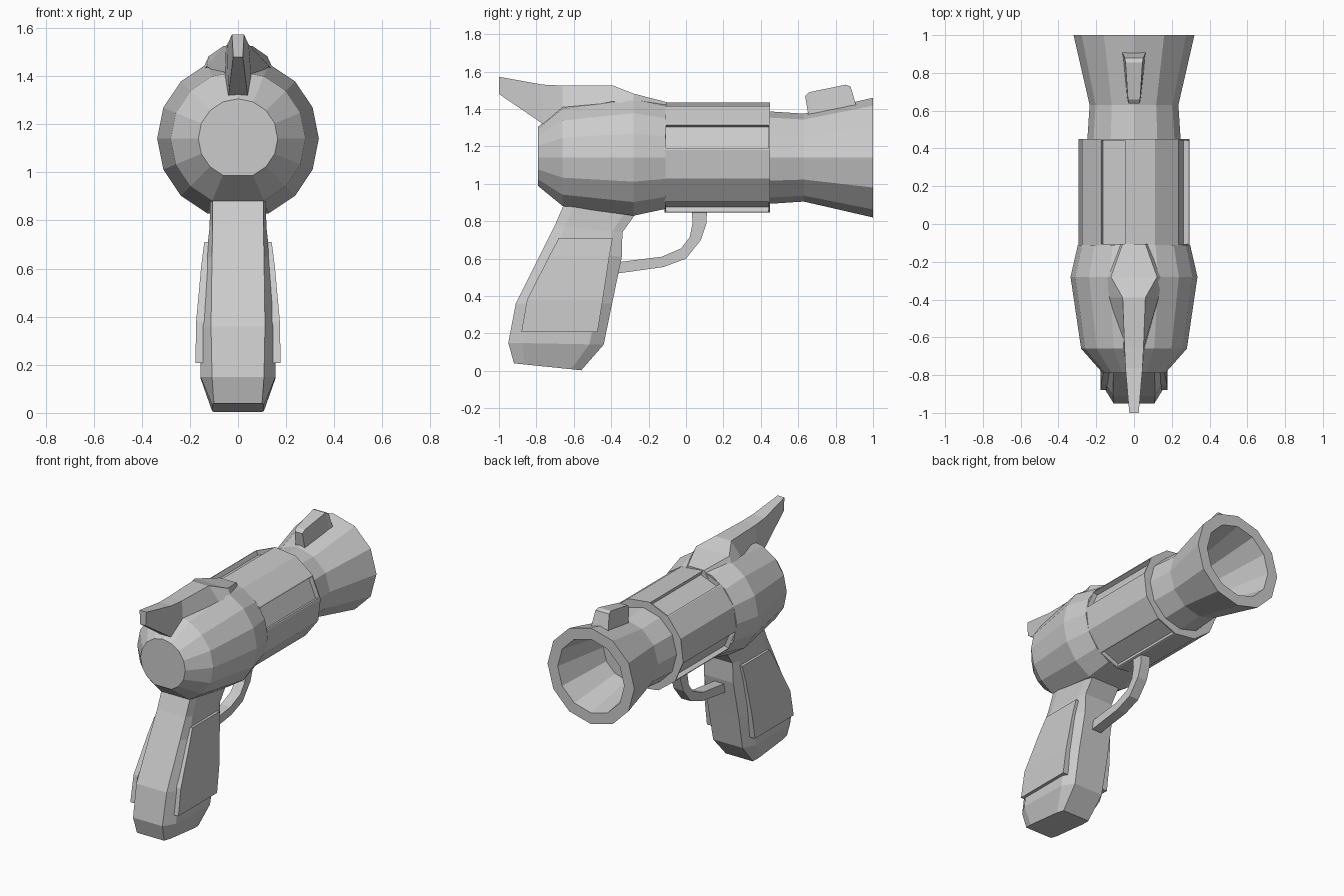
import bpy, bmesh
from math import cos, sin, radians

if "Cube" in bpy.data.objects:
    bpy.data.objects.remove(bpy.data.objects["Cube"])

AXIS_Z = 1.14


def loft(name, rings):
    """Skin a list of equal-length point rings and cap both ends."""
    bm = bmesh.new()
    vs = [[bm.verts.new(p) for p in r] for r in rings]
    n = len(rings[0])
    for a, b in zip(vs, vs[1:]):
        for i in range(n):
            j = (i + 1) % n
            bm.faces.new((a[i], a[j], b[j], b[i]))
    bm.faces.new(vs[0])
    bm.faces.new(vs[-1])
    bmesh.ops.recalc_face_normals(bm, faces=bm.faces)
    return finish(name, bm)


def finish(name, bm):
    me = bpy.data.meshes.new(name)
    bm.to_mesh(me)
    bm.free()
    ob = bpy.data.objects.new(name, me)
    bpy.context.collection.objects.link(ob)
    return ob


def ring(y, r, angles):
    return [(r * cos(radians(a)), y, AXIS_Z + r * sin(radians(a))) for a in angles]


def ridge(name, sections):
    """Loft of trapezoids along y: (y, top half width, top z, bottom half width, bottom z)."""
    return loft(name, [[(-tw, y, tz), (tw, y, tz), (bw, y + dy, bz), (-bw, y + dy, bz)]
                       for y, tw, tz, bw, bz, dy in sections])


# Rear body: 16-sided, with the bottom corner left out so it has a flat belly
body_angles = [i * 22.5 for i in range(16) if i != 12]
loft("rear_body", [ring(y, r, body_angles) for y, r in
                   [(-0.79, 0.165), (-0.66, 0.28), (-0.28, 0.336), (-0.11, 0.297)]])

# Barrel sleeve: twisted 12-gon with four recessed slots
sleeve_angles = [8 + 30 * i for i in range(12)]
sleeve = loft("barrel_sleeve", [ring(y, 0.297, sleeve_angles) for y in (-0.115, 0.45)])
bm = bmesh.new()
bm.from_mesh(sleeve.data)
bm.faces.ensure_lookup_table()
for f in [bm.faces[i] for i in (0, 3, 6, 9)]:
    bmesh.ops.inset_region(bm, faces=[f], thickness=0.008, use_even_offset=True)
    normal = f.normal.copy()
    new = bmesh.ops.extrude_discrete_faces(bm, faces=[f])["faces"]
    bmesh.ops.translate(bm, verts=new[0].verts, vec=normal * -0.03)
bm.to_mesh(sleeve.data)
bm.free()

# Flared muzzle with a hollow bore
muzzle_angles = [30 * i for i in range(12)]
loft("muzzle", [ring(y, r, muzzle_angles) for y, r in
                [(0.43, 0.248), (0.63, 0.235), (1.0, 0.32), (1.0, 0.245), (0.62, 0.175)]])

# Rear fin flowing into the body
ridge("rear_fin", [
    (-1.0, 0.025, 1.572, 0.02, 1.48, 0),
    (-0.765, 0.045, 1.53, 0.04, 1.32, 0),
    (-0.66, 0.05, 1.525, 0.055, 1.39, 0),
    (-0.39, 0.06, 1.525, 0.13, 1.44, 0),
    (-0.28, 0.122, 1.482, 0.15, 1.42, 0),
    (-0.105, 0.06, 1.437, 0.09, 1.39, 0)])

# Front sight
ridge("front_sight", [
    (0.637, 0.028, 1.47, 0.035, 1.35, 0.02),
    (0.66, 0.032, 1.49, 0.038, 1.36, 0.02),
    (0.855, 0.045, 1.53, 0.06, 1.38, 0.03),
    (0.88, 0.05, 1.52, 0.065, 1.40, 0.035)])

# Grip: chamfered sections (back y, back z, front y, front z, edge half width, mid half width)
grip = []
for by, bz, fy, fz, e, m in [
        (-0.64, 0.92, -0.24, 0.88, 0.105, 0.115),
        (-0.70, 0.78, -0.34, 0.74, 0.105, 0.118),
        (-0.765, 0.65, -0.343, 0.61, 0.108, 0.132),
        (-0.91, 0.36, -0.395, 0.36, 0.112, 0.158),
        (-0.95, 0.15, -0.44, 0.14, 0.108, 0.155),
        (-0.92, 0.04, -0.56, 0.003, 0.10, 0.108)]:
    half = [(e, 0), (m, 0.15), (m, 0.85), (e, 1)]
    pts = half + [(-x, t) for x, t in reversed(half)]
    grip.append([(x, by + (fy - by) * t, bz + (fz - bz) * t) for x, t in pts])
loft("grip", grip)

# Raised grip panels, rows of (z, back y, front y, outer x), mirrored on both sides
rows = [(0.71, -0.68, -0.392, 0.14), (0.61, -0.733, -0.41, 0.153),
        (0.38, -0.85, -0.445, 0.174), (0.208, -0.88, -0.473, 0.177)]
for side, label in ((1, "right"), (-1, "left")):
    loft("grip_panel_" + label, [
        [(side * 0.09, b, z), (side * x, b, z), (side * x, f, z), (side * 0.09, f, z)]
        for z, b, f, x in rows])

# Trigger guard: paired outer and inner points (y, z)
outer = [(0.112, 0.87), (0.11, 0.79), (0.08, 0.70), (0.0, 0.60), (-0.12, 0.555), (-0.37, 0.52)]
inner = [(0.03, 0.87), (0.035, 0.79), (0.02, 0.715), (-0.025, 0.655), (-0.13, 0.61), (-0.37, 0.58)]
loft("trigger_guard", [[(-0.035, *o), (0.035, *o), (0.035, *i), (-0.035, *i)]
                       for o, i in zip(outer, inner)])
